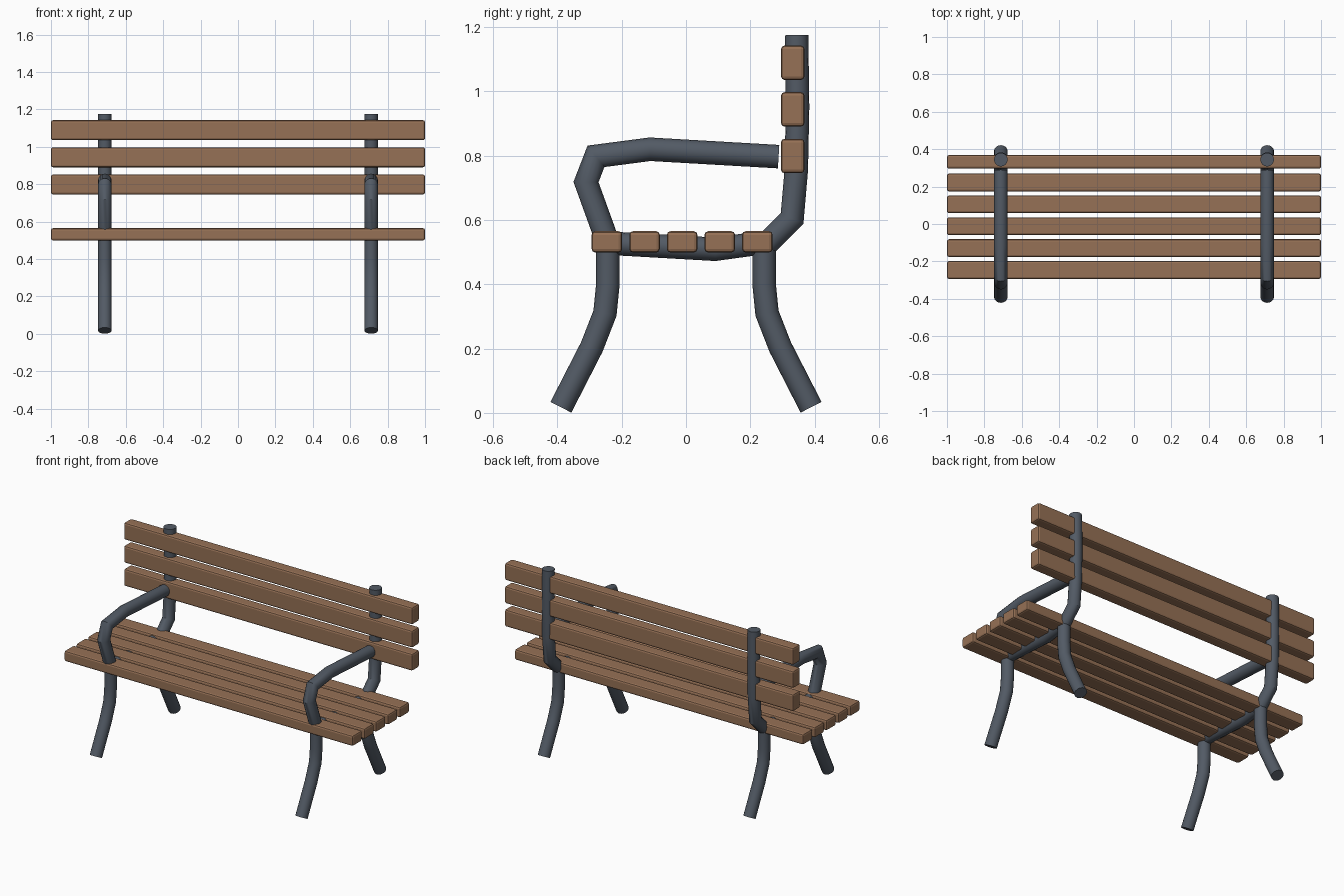
import bpy, bmesh, math
from mathutils import Vector

cube = bpy.data.objects.get("Cube")
if cube:
    bpy.data.objects.remove(cube, do_unlink=True)


def make_material(name, color):
    mat = bpy.data.materials.new(name)
    mat.use_nodes = True
    mat.diffuse_color = color
    mat.node_tree.nodes["Principled BSDF"].inputs["Base Color"].default_value = color
    return mat


WOOD = make_material("brown wood", (0.305, 0.165, 0.092, 1))
METAL = make_material("dark grey metal", (0.085, 0.103, 0.13, 1))
RADIUS = 0.0365
SIDES = 16
FRAME_X = 0.712


def add_object(name, bm, mat):
    mesh = bpy.data.meshes.new(name)
    bmesh.ops.recalc_face_normals(bm, faces=bm.faces)
    bm.to_mesh(mesh)
    bm.free()
    mesh.materials.append(mat)
    obj = bpy.data.objects.new(name, mesh)
    bpy.context.collection.objects.link(obj)
    return obj


def tube(name, x, path):
    """Sweep a circle along a path of (y, z) points with mitred bends."""
    pts = [Vector(p) for p in path]
    dirs = [(b - a).normalized() for a, b in zip(pts, pts[1:])]
    bm = bmesh.new()
    rings = []
    for i, p in enumerate(pts):
        before, after = dirs[max(i - 1, 0)], dirs[min(i, len(dirs) - 1)]
        tangent = (before + after).normalized()
        side = Vector((-tangent.y, tangent.x)) / tangent.dot(after)
        ring = []
        for k in range(SIDES):
            a = math.tau * k / SIDES
            q = p + side * RADIUS * math.sin(a)
            ring.append(bm.verts.new((x + RADIUS * math.cos(a), q.x, q.y)))
        rings.append(ring)
    for r, s in zip(rings, rings[1:]):
        for k in range(SIDES):
            n = (k + 1) % SIDES
            bm.faces.new((r[k], r[n], s[n], s[k]))
    bm.faces.new(rings[0])
    bm.faces.new(rings[-1])
    obj = add_object(name, bm, METAL)
    bpy.ops.object.select_all(action='DESELECT')
    obj.select_set(True)
    bpy.context.view_layer.objects.active = obj
    bpy.ops.object.shade_smooth_by_angle(angle=math.radians(35))


def slat(name, y, z, depth, height):
    bm = bmesh.new()
    bmesh.ops.create_cube(bm, size=1)
    bmesh.ops.scale(bm, vec=(2, depth, height), verts=bm.verts)
    bmesh.ops.translate(bm, vec=(0, y, z), verts=bm.verts)
    bmesh.ops.bevel(bm, geom=bm.edges[:], offset=0.011, segments=2,
                    profile=0.5, affect='EDGES')
    add_object(name, bm, WOOD)


# Bent tube frame, one on each side
leg = [(0.389, 0.0175), (0.293, 0.205), (0.252, 0.31), (0.243, 0.4), (0.243, 0.53)]
frame = {
    "back_leg": leg,
    "front_leg": [(-y, z) for y, z in leg],
    "armrest": [(-0.243, 0.53), (-0.311, 0.718), (-0.28, 0.798),
                (-0.112, 0.82), (0.288, 0.797)],
    "seat_support": [(-0.243, 0.528), (0.09, 0.509), (0.243, 0.53)],
    "backrest_post": [(0.243, 0.518), (0.33, 0.605), (0.343, 0.755),
                      (0.347, 0.95), (0.344, 1.175)],
}
for side, sign in (("left", 1), ("right", -1)):
    for part, path in frame.items():
        tube(f"{side}_{part}", sign * FRAME_X, path)

# Seat slats, front to back
for i in range(5):
    slat(f"seat_slat_{i + 1}", -0.246 + 0.117 * i, 0.532, 0.095, 0.066)

# Backrest slats, bottom to top
for i in range(3):
    slat(f"backrest_slat_{i + 1}", 0.332, 0.799 + 0.145 * i, 0.073, 0.107)
